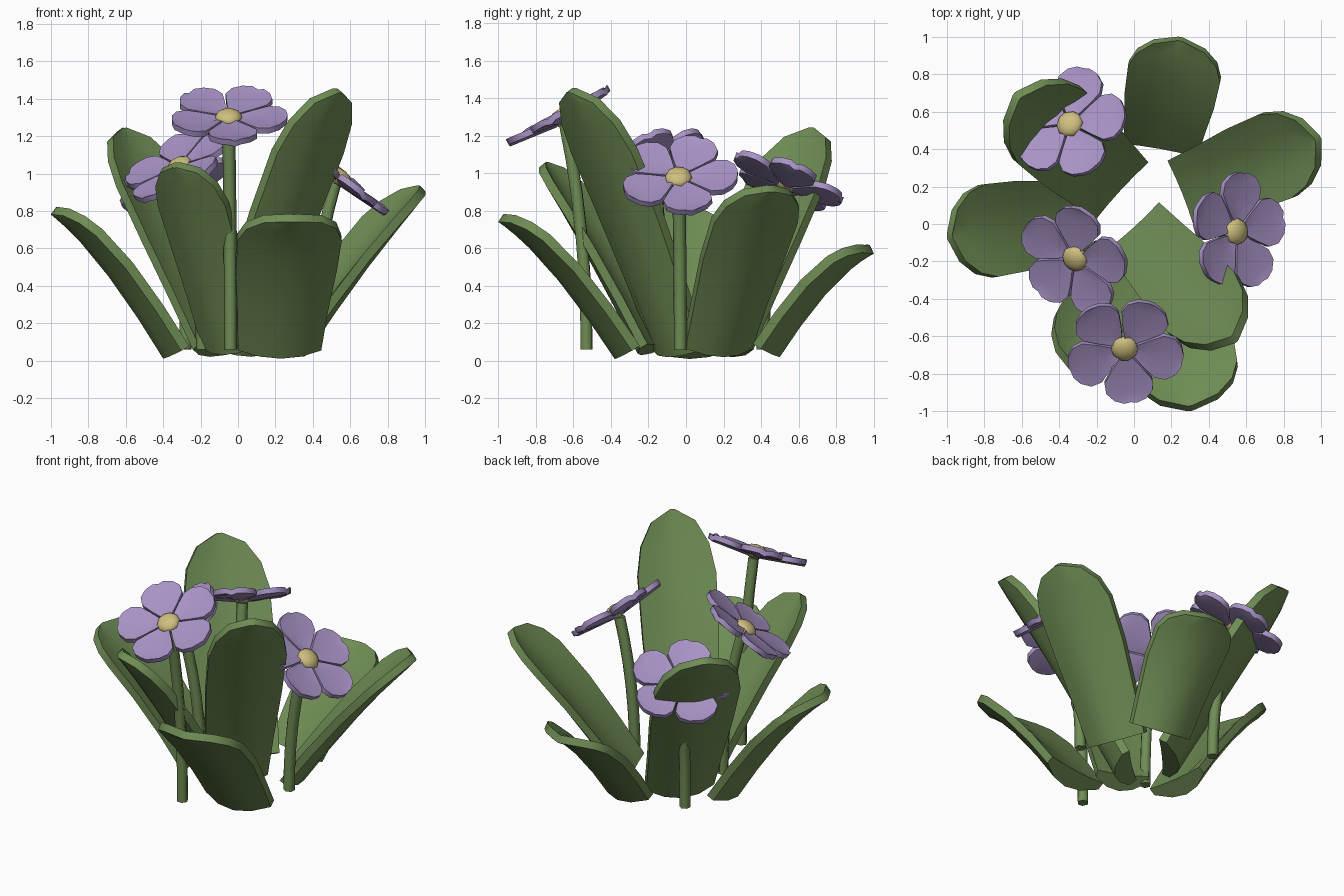
import bpy
import bmesh
import math
from mathutils import Vector, Matrix

cube = bpy.data.objects.get("Cube")
if cube:
    bpy.data.objects.remove(cube, do_unlink=True)


def material(name, color):
    m = bpy.data.materials.new(name)
    m.use_nodes = True
    m.diffuse_color = (*color, 1)
    m.node_tree.nodes["Principled BSDF"].inputs["Base Color"].default_value = (*color, 1)
    return m


GREEN = material("leaf green", (0.16, 0.265, 0.09))
PURPLE = material("petal purple", (0.39, 0.29, 0.56))
YELLOW = material("centre yellow", (0.62, 0.52, 0.21))


def loft(name, shells, mat):
    """Closed solids, each one skinned over a list of rings of points."""
    bm = bmesh.new()
    for rings in shells:
        loops = [[bm.verts.new(p) for p in ring] for ring in rings]
        n = len(loops[0])
        for low, high in zip(loops, loops[1:]):
            for j in range(n):
                k = (j + 1) % n
                bm.faces.new((low[j], low[k], high[k], high[j]))
        # End caps as strips between the two sides of the ring
        for ring in (loops[0], loops[-1]):
            for j in range(n // 2 - 1):
                bm.faces.new((ring[j], ring[j + 1], ring[n - 2 - j], ring[n - 1 - j]))
    bmesh.ops.recalc_face_normals(bm, faces=bm.faces)
    mesh = bpy.data.meshes.new(name)
    bm.to_mesh(mesh)
    bm.free()
    mesh.materials.append(mat)
    obj = bpy.data.objects.new(name, mesh)
    bpy.context.collection.objects.link(obj)
    bpy.ops.object.select_all(action='DESELECT')
    obj.select_set(True)
    bpy.context.view_layer.objects.active = obj
    bpy.ops.object.shade_smooth_by_angle(angle=math.radians(40))
    return obj


def bezier(a, b, c, t):
    return a * (1 - t) ** 2 + b * 2 * t * (1 - t) + c * t ** 2


# Leaves: position along the leaf and share of the full width
LEAF_WIDTHS = ((0, .8), (.2, .87), (.45, .97), (.7, 1), (.83, .87), (.94, .56), (1, .06))
ACROSS = (-1, -.5, 0, .5, 1)


def leaf(name, base, tip, half_width, arch):
    base, tip = Vector(base), Vector(tip)
    bend = base.lerp(tip, 0.58) + Vector((0, 0, arch))
    out = Vector((tip.x - base.x, tip.y - base.y, 0)).normalized()
    side = Vector((-out.y, out.x, 0))
    rings = []
    for t, share in LEAF_WIDTHS:
        p = bezier(base, bend, tip, t)
        tangent = ((bend - base) * (1 - t) + (tip - bend) * t).normalized()
        inward = tangent.cross(side)
        if inward.z < 0:
            inward.negate()
        dish = (0.1 - 0.06 * t) * share
        fill = 0.07 * (1 - t) ** 2
        outer = [p + side * (s * half_width * share) + inward * (dish * s * s) for s in ACROSS]
        # The inner face is filled in toward the foot of the leaf
        inner = [q + inward * (0.05 + fill * (1 - s * s)) for q, s in zip(outer, ACROSS)]
        rings.append(outer + inner[::-1])
    loft(name, [rings], GREEN)


leaf("leaf_back", (.16, .5, .02), (.25, 1.0, .57), .25, .13)
leaf("leaf_right", (.35, .2, .02), (1.0, .46, .9), .24, .08)
leaf("leaf_front", (.23, -.38, .01), (.3, -1.0, .74), .28, .13)
leaf("leaf_tall", (.07, -.1, .02), (.55, -.63, 1.43), .24, .06)
leaf("leaf_front_left", (-.08, -.24, .03), (-.34, -.78, 1.03), .2, .08)
leaf("leaf_left", (-.4, .02, .01), (-1.0, -.07, .78), .25, .13)
leaf("leaf_back_left", (-.15, .25, .02), (-.64, .7, 1.22), .265, .0)

# Petals: distance from the flower centre and half width
PETAL = ((.045, .025), (.12, .082), (.19, .128), (.25, .125), (.295, .085), (.315, .035))
PETAL_ACROSS = (-1, 0, 1)


def flower(name, centre, normal, root, turn):
    centre, z = Vector(centre), Vector(normal).normalized()
    downhill = Vector((z.x, z.y, 0))
    x = (downhill - z * downhill.dot(z)).normalized()
    frame = Matrix.Translation(centre) @ Matrix((x, z.cross(x), z)).transposed().to_4x4()

    # Five separate, slightly cupped petals
    petals = []
    for k in range(5):
        spin = Matrix.Rotation(math.radians(turn + 72 * k), 4, 'Z')
        rings = []
        for r, w in PETAL:
            under = [Vector((r, s * w, 0.1 * r - 0.03 + 0.012 * s * s)) for s in PETAL_ACROSS]
            over = [p + Vector((0, 0, 0.033)) for p in under]
            rings.append([spin @ p for p in under + over[::-1]])
        petals.append(rings)
    loft(name + "_petals", petals, PURPLE).matrix_world = frame

    # Round centre
    bpy.ops.mesh.primitive_uv_sphere_add(segments=10, ring_count=6, radius=0.074)
    button = bpy.context.object
    button.name = name + "_centre"
    button.data.materials.append(YELLOW)
    button.matrix_world = frame @ Matrix.Translation((0, 0, .01)) @ Matrix.Diagonal((1, 1, .6, 1))
    bpy.ops.object.shade_smooth()

    # Stem rising straight and bending out to the flower
    low = Vector((*root, 0.06))
    bend = Vector((*root, centre.z * 0.55))
    curve = bpy.data.curves.new(name + "_stem", 'CURVE')
    curve.dimensions = '3D'
    curve.bevel_depth = 0.035
    curve.bevel_resolution = 1
    curve.use_fill_caps = True
    spline = curve.splines.new('POLY')
    spline.points.add(6)
    for i, point in enumerate(spline.points):
        point.co = (*bezier(low, bend, centre - z * 0.03, i / 6), 1)
    curve.materials.append(GREEN)
    bpy.context.collection.objects.link(bpy.data.objects.new(name + "_stem", curve))


flower("front_flower", (-.05, -.66, 1.29), (0, -.47, .88), (-.04, -.53), 6)
flower("right_flower", (.54, -.04, .97), (.64, -.02, .76), (.4, -.03), 15)
flower("back_flower", (-.34, .53, .935), (-.3, .36, .88), (-.28, .41), 20)
flower("left_flower", (-.31, -.18, 1.03), (-.45, -.4, .79), (-.19, -.12), 0)
